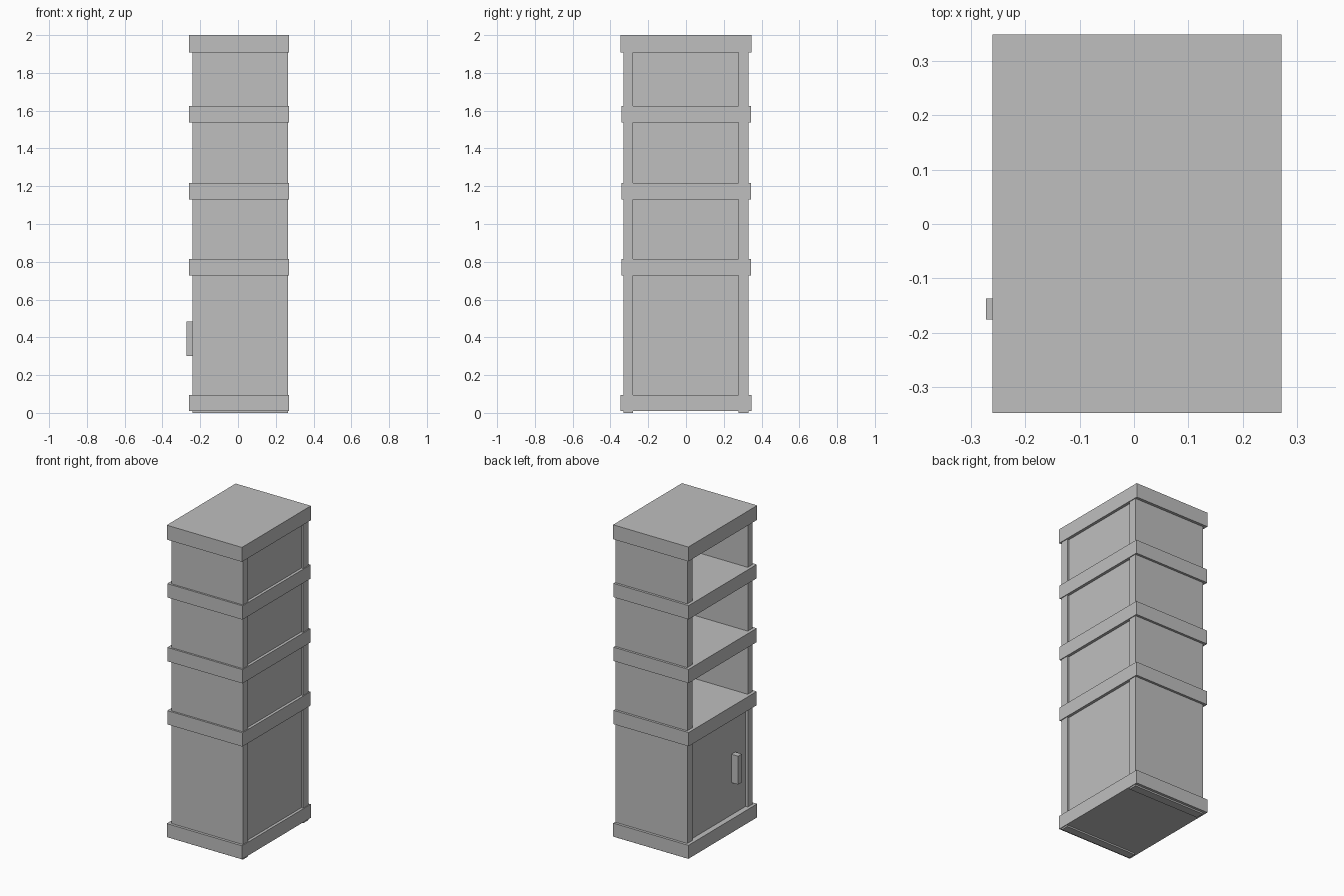
import bpy

# Remove the default cube
cube = bpy.data.objects.get("Cube")
if cube:
    bpy.data.objects.remove(cube, do_unlink=True)

# Single plain grey finish
grey = bpy.data.materials.new("plain_grey")
grey.use_nodes = True
colour = (0.52, 0.52, 0.52, 1)
grey.diffuse_color = colour
grey.node_tree.nodes["Principled BSDF"].inputs["Base Color"].default_value = colour


def box(name, x, y, z):
    """Add a box spanning the (min, max) pair on each axis."""
    spans = (x, y, z)
    bpy.ops.mesh.primitive_cube_add(size=1, location=[(a + b) / 2 for a, b in spans])
    obj = bpy.context.object
    obj.name = name
    obj.scale = [b - a for a, b in spans]
    bpy.ops.object.transform_apply(location=False, rotation=False, scale=True)
    obj.data.materials.append(grey)
    return obj


# Full-height side walls, standing just proud of the base underside
box("front_wall", (-0.24, 0.266), (-0.33, -0.28), (0, 1.95))
box("back_wall", (-0.24, 0.266), (0.277, 0.33), (0, 1.95))

# Overhanging base, shelves and top
shelf_x = (-0.26, 0.271)
box("base", shelf_x, (-0.347, 0.347), (0.01, 0.096))
for name, bottom in (("lower", 0.727), ("middle", 1.13), ("upper", 1.537)):
    box(name + "_shelf", shelf_x, (-0.342, 0.345), (bottom, bottom + 0.088))
box("top", shelf_x, (-0.347, 0.348), (1.908, 2))

# Recessed rear panel closing every bay
box("rear_panel", (0.23, 0.253), (-0.285, 0.282), (0.05, 1.95))

# Cupboard door in the bottom bay with its upright handle
box("door", (-0.225, -0.2), (-0.28, 0.277), (0.096, 0.727))
box("door_handle", (-0.272, -0.22), (-0.175, -0.137), (0.302, 0.483))
